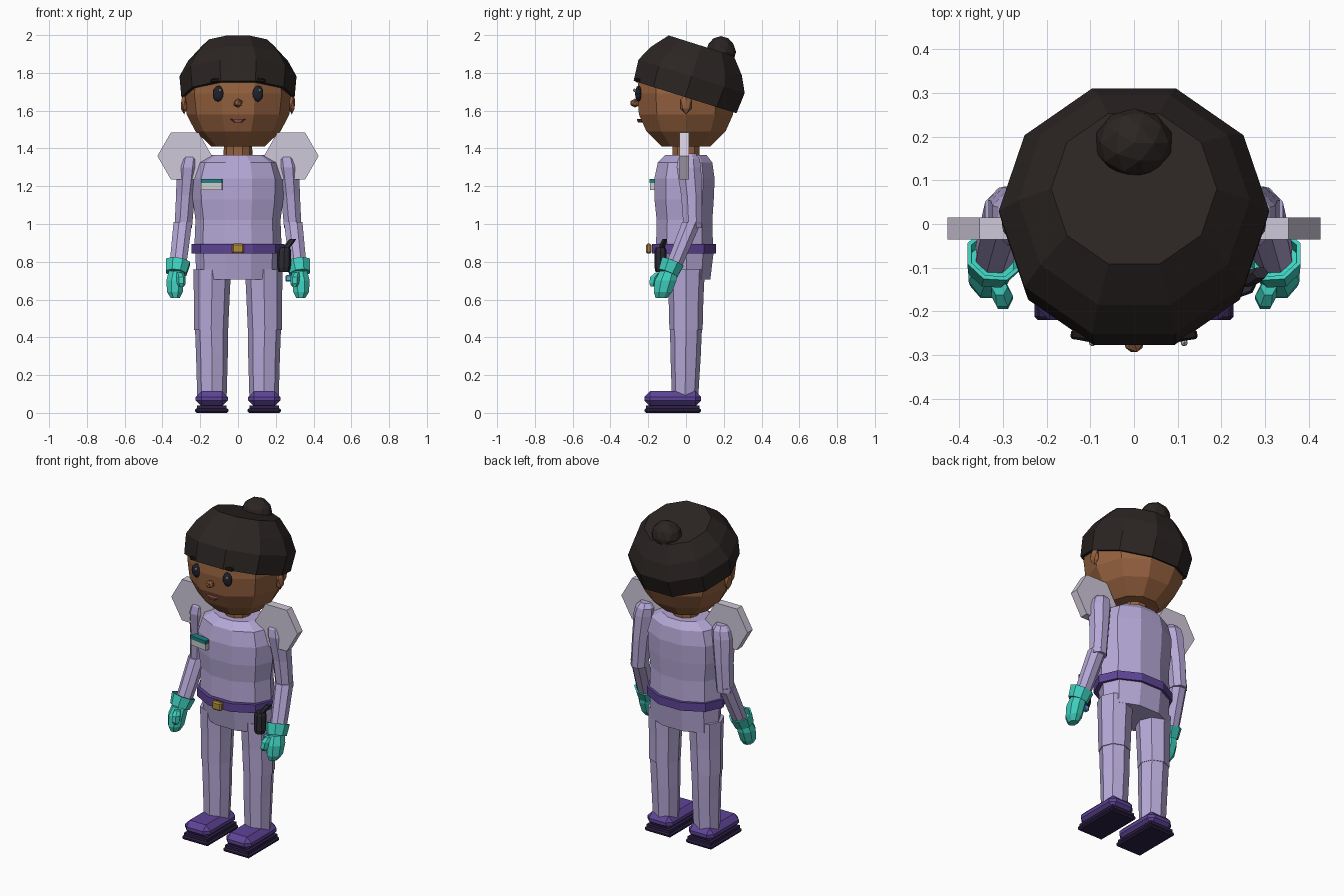
import bpy, bmesh, math
from mathutils import Matrix, Vector

if "Cube" in bpy.data.objects:
    bpy.data.objects.remove(bpy.data.objects["Cube"])

mats = {}
COLORS = dict(suit="B5A8D6", skin="96623F", hair="2B2523", purple="5E4496", sole="2D2045",
              glove="3FCFBD", wing="CFC8D9", eye="20222C", white="EDEDED", gold="B08A3C",
              dark="2A2A33", lip="A05A58", teal="1F7F80", blue="58A8D8", brow="1E1817")


def lin(c):
    return c / 12.92 if c <= 0.04045 else ((c + 0.055) / 1.055) ** 2.4


def finish(name, bm, color):
    """Turn a bmesh into a flat-shaded coloured object."""
    bmesh.ops.recalc_face_normals(bm, faces=bm.faces[:])
    me = bpy.data.meshes.new(name)
    bm.to_mesh(me)
    bm.free()
    if color not in mats:
        h = COLORS[color]
        m = bpy.data.materials.new(color)
        m.diffuse_color = [lin(int(h[i:i + 2], 16) / 255) for i in (0, 2, 4)] + [1]
        m.use_nodes = True
        m.node_tree.nodes["Principled BSDF"].inputs["Base Color"].default_value = m.diffuse_color
        mats[color] = m
    me.materials.append(mats[color])
    ob = bpy.data.objects.new(name, me)
    bpy.context.collection.objects.link(ob)
    return ob


def loft(name, rings, n, color, mat=None, phase=0.0):
    """Stack of n-sided rings (cx, cy, z, rx, ry), capped at both ends."""
    bm = bmesh.new()
    loops = []
    for cx, cy, z, rx, ry in rings:
        loops.append([bm.verts.new((cx + rx * math.cos(phase + 2 * math.pi * i / n),
                                    cy + ry * math.sin(phase + 2 * math.pi * i / n), z))
                      for i in range(n)])
    for a, b in zip(loops, loops[1:]):
        for i in range(n):
            j = (i + 1) % n
            bm.faces.new((a[i], a[j], b[j], b[i]))
    bm.faces.new(loops[0])
    bm.faces.new(loops[-1])
    if mat:
        bm.transform(mat)
    return finish(name, bm, color)


def box(name, loc, size, color, bevel=0.0, rot=(0, 0, 0)):
    bm = bmesh.new()
    bmesh.ops.create_cube(bm, size=1.0)
    bm.transform(Matrix.Diagonal((*size, 1)))
    if bevel:
        bmesh.ops.bevel(bm, geom=bm.edges[:], offset=bevel, segments=1, affect='EDGES')
    ob = finish(name, bm, color)
    ob.location, ob.rotation_euler = loc, rot
    return ob


def ball(name, loc, size, color, sub=2):
    bm = bmesh.new()
    bmesh.ops.create_icosphere(bm, subdivisions=sub, radius=1.0)
    bm.transform(Matrix.Translation(loc) @ Matrix.Diagonal((*size, 1)))
    return finish(name, bm, color)


# Head and neck
loft("head", [(0, 0, 1.41, .14, .135), (0, 0, 1.49, .225, .22), (0, 0, 1.58, .272, .262),
              (0, 0, 1.69, .285, .272), (0, 0, 1.78, .275, .262), (0, .02, 1.88, .21, .2)],
     10, "skin")
loft("neck", [(0, 0, 1.33, .078, .078), (0, 0, 1.43, .074, .074)], 10, "skin")

# Hair cap leaning backwards, with a bun
lean = Matrix.Translation((0, -.005, 1.672)) @ Matrix.Rotation(math.radians(-17.5), 4, 'X')
loft("hair", [(0, 0, 0, .30, .30), (0, 0, .115, .31, .31), (0, 0, .2, .265, .265),
              (0, 0, .285, .19, .19)], 10, "hair", lean)
ball("hair_bun", (0, .185, 1.91), (.09, .08, .085), "hair")

# Face
ball("nose", (0, -.27, 1.64), (.026, .027, .024), "skin", 1)
loft("mouth", [(0, -.243, 1.538, .02, .012), (0, -.248, 1.556, .042, .012)], 8, "lip")
for s, side in ((-1, "left"), (1, "right")):
    ball("eye_" + side, (s * .105, -.252, 1.69), (.03, .018, .043), "eye")
    ball("eye_highlight_" + side, (s * .105 + .01, -.272, 1.708), (.009, .009, .01), "white", 1)
    box("eyebrow_" + side, (s * .105, -.258, 1.762), (.08, .022, .02), "brow", .005, (0, s * .1, s * .15))
    ball("ear_" + side, (s * .285, 0, 1.635), (.02, .033, .055), "skin", 1)

# Torso, belt and hips
loft("torso", [(0, 0, .85, .225, .15), (0, -.008, .9, .23, .158), (0, -.008, 1.02, .225, .155),
               (0, -.01, 1.13, .24, .165), (0, -.008, 1.24, .242, .168), (0, -.005, 1.325, .215, .152),
               (0, 0, 1.365, .145, .115)], 10, "suit")
loft("belt", [(0, -.01, .845, .245, .178), (0, -.01, .895, .245, .178)], 10, "purple")
loft("hips", [(0, .005, .705, .222, .13), (0, 0, .86, .225, .155)], 10, "suit")
box("buckle", (0, -.197, .87), (.065, .03, .052), "gold", .008)

# Name badge
box("badge", (-.138, -.165, 1.2), (.112, .035, .04), "white", 0, (0, 0, -.15))
box("badge_stripe", (-.138, -.167, 1.228), (.112, .037, .022), "teal", 0, (0, 0, -.15))

# Holster with grip at the hip
loft("holster", [(.243, -.135, .745, .028, .026), (.243, -.135, .77, .036, .032),
                 (.245, -.135, .86, .037, .032), (.247, -.135, .875, .028, .026)], 8, "dark")
loft("holster_grip", [(.25, -.13, .865, .018, .018), (.275, -.12, .9, .02, .018),
                      (.29, -.112, .92, .018, .014)], 6, "dark")
box("hip_pouch", (.268, -.1, .712), (.035, .03, .035), "blue", .006)

for s, side in ((-1, "left"), (1, "right")):
    def limb(name, rings, n, color, phase=0.0):
        loft(name + "_" + side, rings, n, color, Matrix.Diagonal((s, 1, 1, 1)), phase)

    # Legs
    limb("thigh", [(.142, 0, .44, .09, .088), (.139, 0, .6, .094, .092), (.137, 0, .76, .1, .1)], 8, "suit")
    limb("shin", [(.138, -.005, .09, .078, .07), (.138, -.002, .3, .084, .08),
                  (.141, 0, .46, .087, .085)], 8, "suit")

    # Shoes: sole plate plus chamfered upper
    box("sole_" + side, (s * .139, -.07, .012), (.178, .3, .024), "sole", .008)
    box("sole_rim_" + side, (s * .139, -.07, .03), (.155, .285, .02), "sole")
    box("shoe_" + side, (s * .139, -.07, .075), (.17, .3, .08), "purple", .03)

    # Arms
    limb("upper_arm", [(.29, .035, .98, .05, .052), (.278, .03, 1.15, .054, .06),
                       (.265, .015, 1.3, .064, .07), (.258, .015, 1.345, .058, .062),
                       (.256, .015, 1.372, .035, .038)], 8, "suit", math.pi / 8)
    limb("forearm", [(.32, -.07, .765, .046, .048), (.31, -.035, .85, .05, .05),
                     (.292, .03, 1.01, .053, .055)], 8, "suit", math.pi / 8)

    # Gloves: flared open cuff, mitten and thumb
    tilt = Matrix.Diagonal((s, 1, 1, 1)) @ Matrix.Translation((.322, -.082, .772)) @ \
        Matrix.Rotation(math.radians(-22), 4, 'X') @ Matrix.Rotation(math.radians(-8), 4, 'Y')
    loft("glove_cuff_" + side, [(0, 0, -.035, .058, .058), (0, 0, .03, .07, .066),
                                (0, 0, .03, .06, .056), (0, 0, -.01, .052, .05)],
         8, "glove", tilt, math.pi / 8)
    limb("glove_hand", [(.332, -.13, .608, .026, .034), (.334, -.122, .64, .045, .052),
                        (.333, -.108, .7, .05, .062), (.325, -.092, .75, .045, .052)],
         8, "glove", math.pi / 8)
    limb("glove_thumb", [(.3, -.172, .668, .014, .016), (.3, -.172, .685, .023, .026),
                         (.302, -.165, .72, .025, .028), (.308, -.145, .742, .018, .02)], 6, "glove")

    # Hexagonal wing plate behind each shoulder
    turn = Matrix.Translation((s * .282, -.01, 1.36)) @ Matrix.Rotation(math.pi / 2, 4, 'X')
    loft("wing_" + side, [(0, 0, -.025, .145, .145), (0, 0, .025, .145, .145)], 6, "wing", turn)
